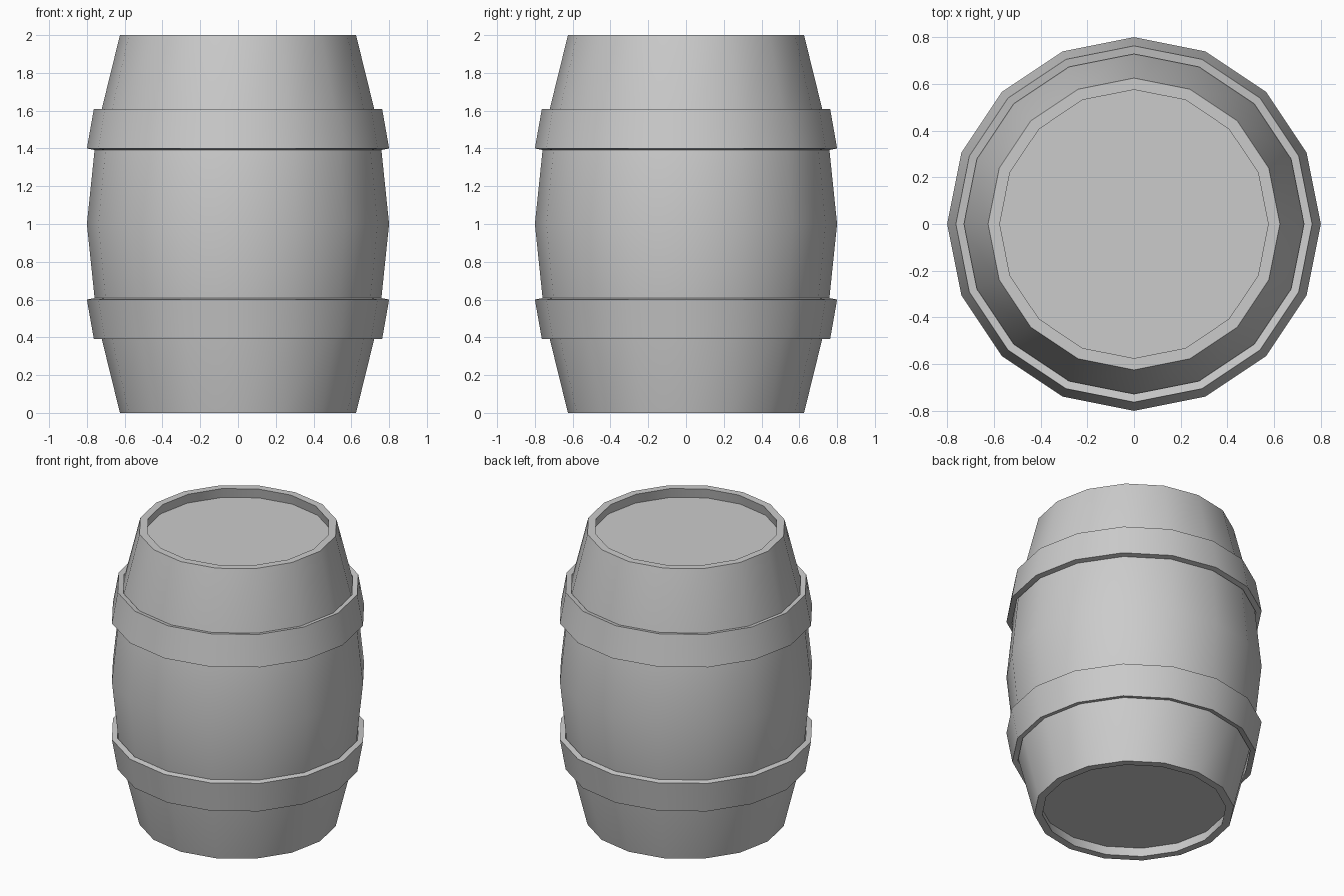
import bpy
from math import cos, sin, pi, radians

if "Cube" in bpy.data.objects:
    bpy.data.objects.remove(bpy.data.objects["Cube"])

SIDES = 16


def revolve(name, profile, closed=False):
    """Turn an (r, z) profile around z; zero radius ends become single points."""
    verts, rings, faces = [], [], []
    for r, z in profile:
        n = 1 if r == 0 else SIDES
        start = len(verts)
        verts += [(r * cos(2 * pi * i / SIDES), r * sin(2 * pi * i / SIDES), z) for i in range(n)]
        rings.append([start + i % n for i in range(SIDES)])
    pairs = list(zip(rings, rings[1:]))
    if closed:
        pairs.append((rings[-1], rings[0]))
    for a, b in pairs:
        for i in range(SIDES):
            j = (i + 1) % SIDES
            faces.append(list(dict.fromkeys((a[i], a[j], b[j], b[i]))))
    mesh = bpy.data.meshes.new(name)
    mesh.from_pydata(verts, [], faces)
    obj = bpy.data.objects.new(name, mesh)
    bpy.context.collection.objects.link(obj)
    bpy.ops.object.select_all(action='DESELECT')
    obj.select_set(True)
    bpy.context.view_layer.objects.active = obj
    bpy.ops.object.shade_smooth_by_angle(angle=radians(30))
    return obj


def flip(profile):
    """Mirror a profile about the barrel's middle, keeping its direction."""
    return [(r, 2 - z) for r, z in reversed(profile)]


# Staves, with recessed lids at both ends
lower = [(0, 0.068), (0.59, 0.068), (0.575, 0), (0.625, 0), (0.748, 0.5)]
revolve("barrel_body", lower + [(0.8, 1.0)] + flip(lower))

# Two tapered hoops standing slightly off the staves
hoop = [(0.763, 0.39), (0.8, 0.6), (0.765, 0.607), (0.728, 0.397)]
revolve("lower_hoop", hoop, closed=True)
revolve("upper_hoop", flip(hoop), closed=True)
